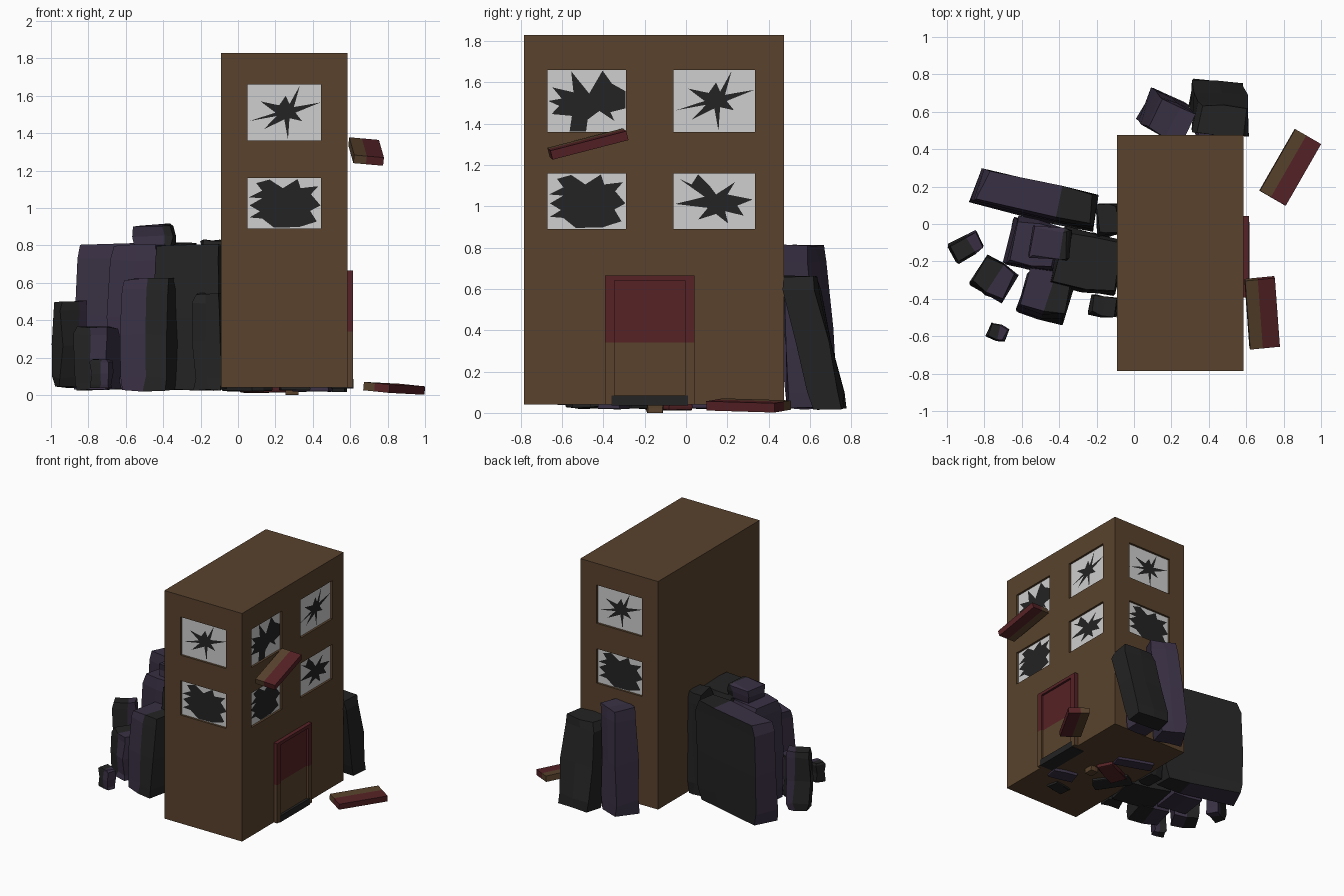
import bpy, bmesh, math, random
from mathutils import Vector, Matrix, Euler

if "Cube" in bpy.data.objects:
    bpy.data.objects.remove(bpy.data.objects["Cube"])

random.seed(4)

def material(name, rgb):
    m = bpy.data.materials.new(name)
    m.diffuse_color = (*rgb, 1)
    m.use_nodes = True
    m.node_tree.nodes["Principled BSDF"].inputs["Base Color"].default_value = m.diffuse_color
    return m

BROWN = material("brown_wall", (0.100, 0.055, 0.026))
RED = material("dark_red", (0.092, 0.016, 0.019))
PURPLE = material("purple_stone", (0.040, 0.029, 0.056))
CHARCOAL = material("charcoal", (0.017, 0.017, 0.017))
PANE = material("pale_glass", (0.62, 0.62, 0.62))

def finish(name, bm, mats):
    me = bpy.data.meshes.new(name)
    bm.to_mesh(me)
    bm.free()
    for m in mats:
        me.materials.append(m)
    ob = bpy.data.objects.new(name, me)
    bpy.context.collection.objects.link(ob)
    return ob

def add_box(bm, lo, hi):
    lo, hi = Vector(lo), Vector(hi)
    mat = Matrix.Translation((lo + hi) / 2) @ Matrix.Diagonal((*(hi - lo), 1))
    return bmesh.ops.create_cube(bm, size=1, matrix=mat)

def box(name, lo, hi, mat):
    bm = bmesh.new()
    add_box(bm, lo, hi)
    return finish(name, bm, [mat])

# Building block
X0, X1, Y0, Y1, Z0, Z1 = -0.09, 0.585, -0.785, 0.475, 0.04, 1.83
building = box("building", (X0, Y0, Z0), (X1, Y1, Z1), BROWN)

# Glass damage outlines, in window fractions
crack = [(.03, .35), (.38, .50), (.18, .70), (.43, .63), (.52, .80), (.57, .65), (.71, .98),
         (.63, .60), (.99, .68), (.65, .50), (.74, .35), (.57, .40), (.55, .02), (.50, .38),
         (.22, .20), (.40, .44)]
burst = [(.07, .90), (.22, .80), (.30, .98), (.45, .76), (.52, .62), (.75, .84), (.66, .62),
         (.97, .53), (.78, .42), (.86, .24), (.63, .32), (.67, .10), (.52, .27), (.30, .17),
         (.42, .38), (.02, .45), (.38, .58)]
hole = [(.03, .46), (.20, .60), (.02, .62), (.20, .75), (.12, .90), (.30, .97), (.48, .80),
        (.68, .98), (.72, .80), (.96, .84), (.86, .68), (.99, .46), (.85, .35), (.94, .14),
        (.70, .03), (.36, .02), (.20, .20), (.03, .22), (.17, .34)]
gap = [(.06, .72), (.33, .64), (.30, .98), (.53, .62), (.70, .99), (.82, .78), (.99, .66),
       (.99, .38), (.80, .32), (.85, .18), (.66, .34), (.51, .20), (.49, .01), (.28, .01),
       (.31, .26), (.05, .29), (.15, .42), (.01, .50), (.18, .54)]

# Windows: wall frame (origin, u, normal), u range, z range, damage
front = (Vector((0, Y0, 0)), Vector((1, 0, 0)), Vector((0, -1, 0)))
right = (Vector((X1, 0, 0)), Vector((0, 1, 0)), Vector((1, 0, 0)))
back = (Vector((0, Y1, 0)), Vector((-1, 0, 0)), Vector((0, 1, 0)))
UP, LOW = (1.36, 1.66), (0.89, 1.16)
windows = [
    (front, (.05, .445), UP, crack), (front, (.05, .445), LOW, hole),
    (back, (-.445, -.05), UP, crack), (back, (-.445, -.05), LOW, hole),
    (right, (-.67, -.29), UP, gap), (right, (-.67, -.29), LOW, hole),
    (right, (-.06, .335), UP, crack), (right, (-.06, .335), LOW, burst)]

def plate(bm, wall, us, zs, pts, depth):
    o, u, n = wall
    vs = [bm.verts.new(o + u * (us[0] + a * (us[1] - us[0])) - n * depth
                       + Vector((0, 0, zs[0] + b * (zs[1] - zs[0])))) for a, b in pts]
    f = bm.faces.new(vs)
    f.normal_update()
    if f.normal.dot(n) < 0:
        f.normal_flip()

cut, panes, holes = bmesh.new(), bmesh.new(), bmesh.new()
for wall, us, zs, pts in windows:
    o, u, n = wall
    a = o + u * us[0] - n * .02 + Vector((0, 0, zs[0]))
    b = o + u * us[1] + n * .05 + Vector((0, 0, zs[1]))
    add_box(cut, [min(p) for p in zip(a, b)], [max(p) for p in zip(a, b)])
    plate(panes, wall, us, zs, [(0, 0), (1, 0), (1, 1), (0, 1)], .017)
    plate(holes, wall, us, zs, pts, .014)
finish("window_panes", panes, [PANE])
finish("broken_glass_holes", holes, [CHARCOAL])
cutter = finish("window_cutter", cut, [BROWN])
cutter.hide_render = True
cutter.hide_viewport = True
mod = building.modifiers.new("window_recesses", "BOOLEAN")
mod.object = cutter
mod.operation = "DIFFERENCE"
mod.solver = "EXACT"

# Doorway: red upper half, brown lower half
for part, mat, z0, z1 in (("lower", BROWN, .04, .34), ("upper", RED, .34, .665)):
    box("door_jamb_front_" + part, (X1 - .01, -.392, z0), (.615, -.345, z1), mat)
    box("door_jamb_back_" + part, (X1 - .01, -.005, z0), (.615, .042, z1), mat)
    box("door_panel_" + part, (X1 - .01, -.345, z0), (.598, -.005, min(z1, .64)), mat)
box("door_lintel", (X1 - .01, -.345, .64), (.615, -.005, .665), RED)
box("door_step", (.5, -.36, .035), (.617, .01, .085), CHARCOAL)

# Two-tone broken planks: brown inner half, red outer half
def plank(name, center, rot, size=(.16, .38, .045)):
    bm = bmesh.new()
    sx, sy, sz = (s / 2 for s in size)
    add_box(bm, (-sx, -sy, -sz), (sx, sy, sz))
    bmesh.ops.bisect_plane(bm, geom=bm.verts[:] + bm.edges[:] + bm.faces[:],
                           plane_co=(-.012, 0, 0), plane_no=(1, 0, 0))
    for f in bm.faces:
        f.material_index = int(f.calc_center_median().x > -.012)
    rot = Euler([math.radians(r) for r in rot]).to_matrix().to_4x4()
    bm.transform(Matrix.Translation(center) @ rot)
    return finish(name, bm, [BROWN, RED])

plank("hanging_plank", (.685, -.475, 1.302), (14.5, 5, 5.5))
plank("fallen_plank", (.835, .303, .036), (-1.5, 5, -30))

# Leaning stone: six-sided column, split into two colours at local x = split
def stone(name, xy, size, z, rot, lean, left, right_, split=0.0, back_mat=None, jit=.012):
    bm = bmesh.new()
    foot = [(-1, -.95), (split, -1), (1, -.88), (.95, .92), (split, 1), (-.93, .95)]
    turn = Matrix.Rotation(math.radians(rot), 2)
    levels = [(0, .94), (.12, 1), (.5, 1), (.9, .99), (1, .9)]
    j = lambda: random.uniform(-jit, jit)
    rings = []
    for t, s in levels:
        ring = []
        for a, b in foot:
            p = turn @ Vector((a * size[0] / 2 * s, b * size[1] / 2 * s))
            ring.append(bm.verts.new((xy[0] + p.x + lean[0] * t + j(),
                                      xy[1] + p.y + lean[1] * t + j(),
                                      z[0] + (z[1] - z[0]) * t + j() * .6)))
        rings.append(ring)
    mats = [left, right_, back_mat or left]
    for lo, hi in zip(rings, rings[1:]):
        for i in range(6):
            k = (i + 1) % 6
            f = bm.faces.new((lo[i], lo[k], hi[k], hi[i]))
            f.material_index = 2 if back_mat and i in (3, 4) else int(i in (1, 2, 3))
    for ring, order in ((rings[-1], 1), (rings[0], -1)):
        for m, q in enumerate(((0, 1, 4, 5), (1, 2, 3, 4))):
            f = bm.faces.new([ring[i] for i in q][::order])
            f.material_index = m
    return finish(name, bm, mats)

P, C = PURPLE, CHARCOAL
# Rubble heap against the left wall
stone("rubble_slab", (-.54, .13), (.68, .19), (.03, .81), -14, (.02, .01), P, C, .4, C)
stone("rubble_wall_stone", (-.14, .02), (.12, .17), (.03, .83), 0, (0, 0), C, C)
stone("rubble_middle_stone", (-.55, -.12), (.26, .26), (.03, .80), -12, (.02, .01), P, P)
stone("rubble_dark_stone", (-.25, -.21), (.36, .32), (.03, .80), -12, (.01, .01), C, C)
stone("rubble_top_stone", (-.45, -.105), (.21, .17), (.79, .91), -8, (0, 0), P, C, .6)
stone("rubble_front_stone", (-.48, -.40), (.26, .25), (.025, .62), -15, (.02, .05), P, C, .1)
stone("rubble_side_stone", (-.745, -.30), (.20, .18), (.03, .36), -30, (0, .01), C, P, 0)
stone("rubble_outer_stone", (-.895, -.12), (.17, .10), (.04, .50), 28, (0, 0), C, P, .3)
stone("rubble_chip", (-.73, -.58), (.10, .08), (.04, .19), -20, (0, 0), C, P, .1, None, .007)
stone("rubble_corner_stone", (-.16, -.44), (.14, .10), (.03, .54), -8, (0, 0), C, C)

# Stones leaning on the back wall
stone("back_purple_stone", (.15, .61), (.22, .20), (.02, .81), -24, (.05, -.06), P, P)
stone("back_purple_fill", (.40, .56), (.17, .14), (.03, .60), -4, (.02, -.03), P, P)
stone("back_dark_stone", (.44, .69), (.29, .17), (.02, .66), -5, (.03, -.14), C, C)

# Flat debris trapped under the floor
for i, (x, y, sx, sy, rot, z0, m) in enumerate([
        (.15, -.08, .26, .14, 25, .012, RED), (.29, -.15, .07, .08, 0, .0, BROWN),
        (.40, -.35, .20, .12, -15, .018, P), (.05, -.20, .14, .30, 35, .02, C),
        (.10, .12, .30, .10, -20, .02, P), (.30, -.52, .16, .10, 10, .025, C)]):
    stone("floor_debris_%d" % (i + 1), (x, y), (sx, sy), (z0, .043), rot, (0, 0), m, m, 0, None, .002)
